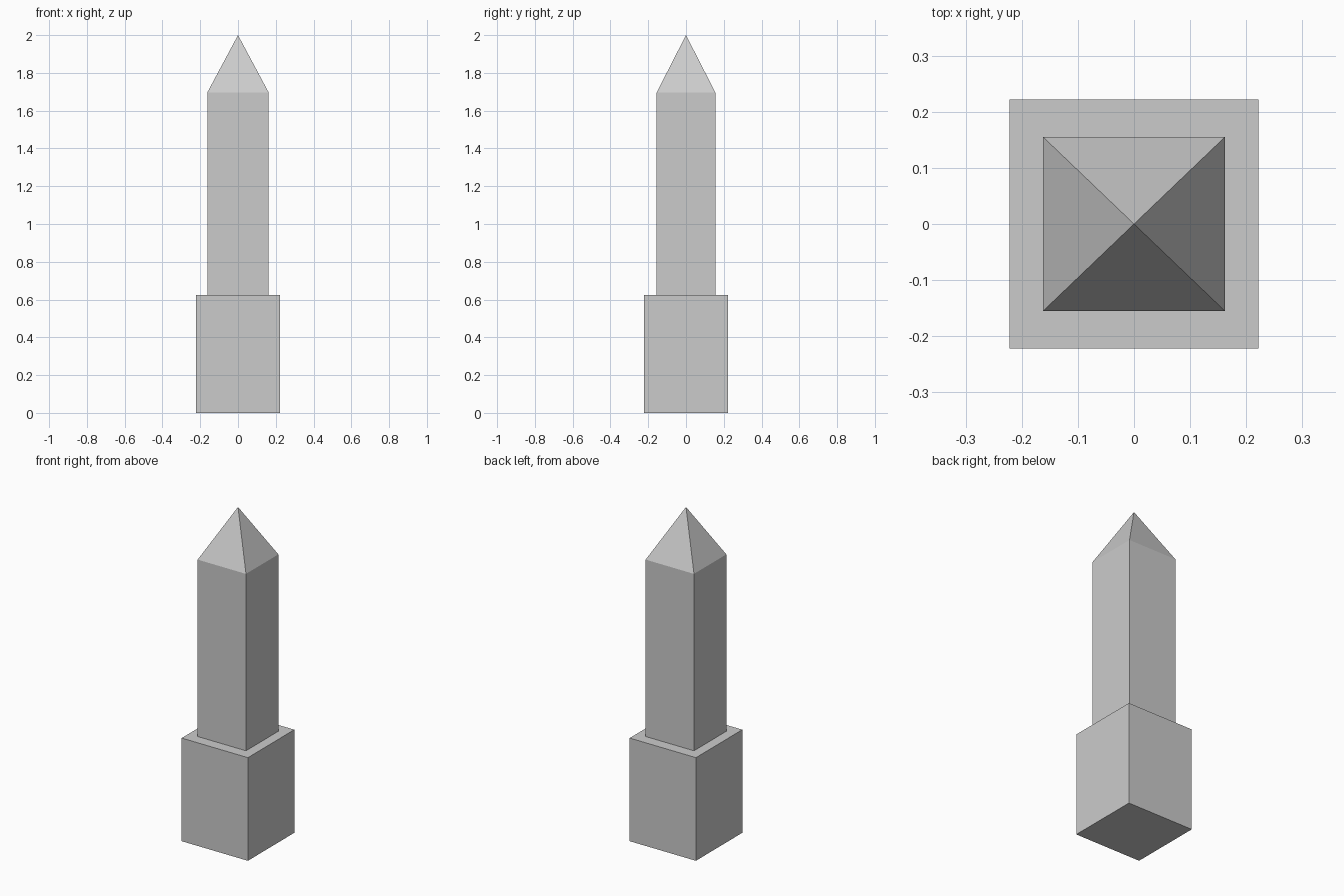
import bpy
import bmesh

if "Cube" in bpy.data.objects:
    bpy.data.objects.remove(bpy.data.objects["Cube"])


def make_part(name, half_x, half_y, z0, z1, apex=None):
    """Rectangular block, optionally ending in a pyramid point."""
    bm = bmesh.new()
    corners = [(-1, -1), (1, -1), (1, 1), (-1, 1)]
    low = [bm.verts.new((sx * half_x, sy * half_y, z0)) for sx, sy in corners]
    high = [bm.verts.new((sx * half_x, sy * half_y, z1)) for sx, sy in corners]
    bm.faces.new(low[::-1])
    tip = bm.verts.new((0, 0, apex)) if apex else None
    for i in range(4):
        j = (i + 1) % 4
        bm.faces.new((low[i], low[j], high[j], high[i]))
        if tip:
            bm.faces.new((high[i], high[j], tip))
    if not tip:
        bm.faces.new(high)
    mesh = bpy.data.meshes.new(name)
    bm.to_mesh(mesh)
    bm.free()
    obj = bpy.data.objects.new(name, mesh)
    bpy.context.collection.objects.link(obj)
    return obj


# Square pedestal
make_part("pedestal", 0.222, 0.222, 0.0, 0.625)
# Pillar with pointed top
make_part("pointed_pillar", 0.162, 0.155, 0.625, 1.697, apex=2.0)
